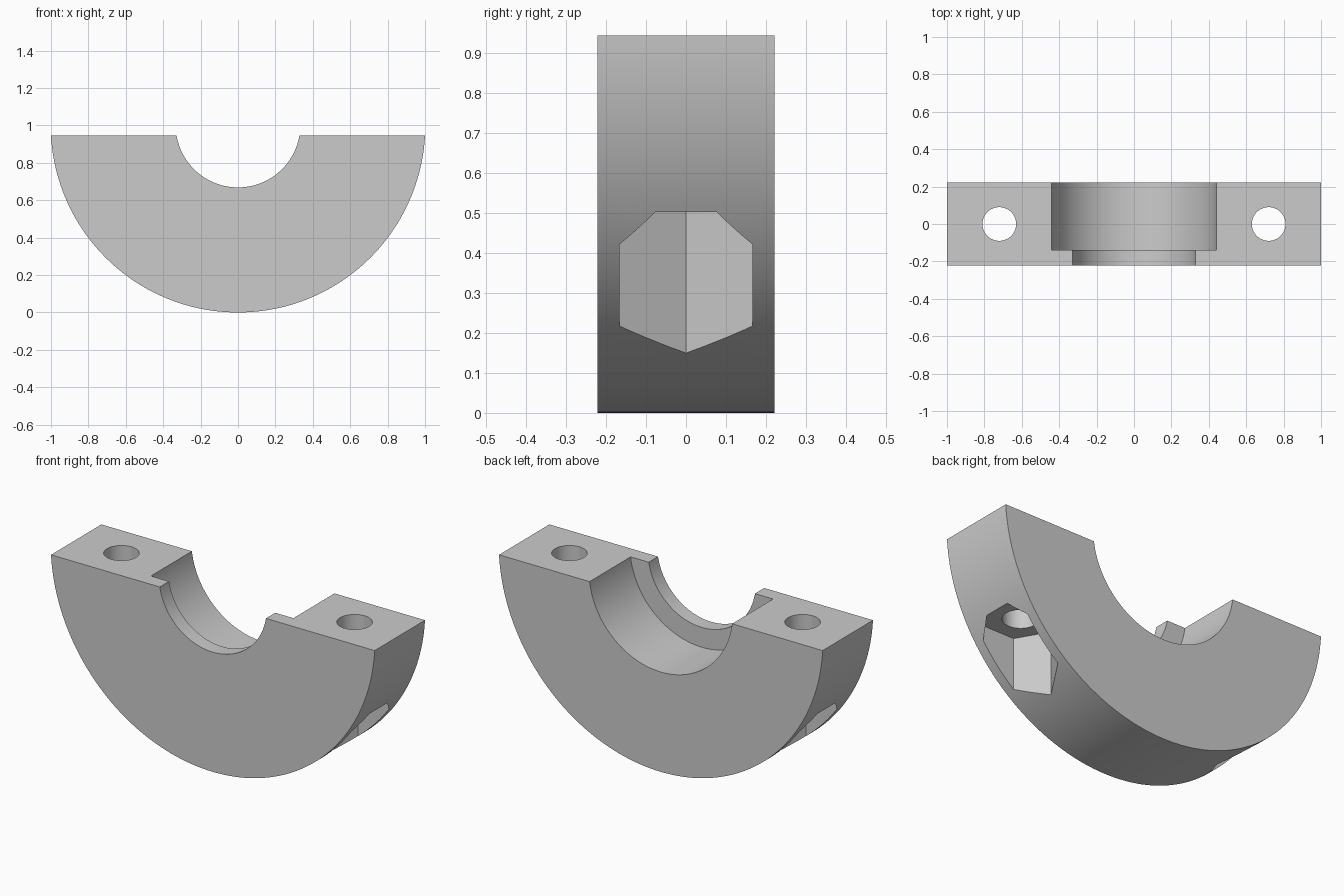
import bpy
from math import pi

cube = bpy.data.objects.get("Cube")
if cube:
    bpy.data.objects.remove(cube, do_unlink=True)

R = 1.0016            # outer radius, also the height of the bore axis
TOP = 0.945           # split face height
HALF = 0.222          # half thickness
BOLT_X = 0.72

grey = bpy.data.materials.new("plain grey")
grey.use_nodes = True
colour = (0.6, 0.6, 0.6, 1)
grey.diffuse_color = colour
grey.node_tree.nodes["Principled BSDF"].inputs["Base Color"].default_value = colour


def prism(name, radius, depth, location, rotation=(0, 0, 0), sides=192):
    bpy.ops.mesh.primitive_cylinder_add(vertices=sides, radius=radius, depth=depth,
                                        location=location, rotation=rotation)
    obj = bpy.context.object
    obj.name = name
    obj.data.materials.append(grey)
    return obj


def cut(body, cutter):
    cutter.hide_render = True
    mod = body.modifiers.new(cutter.name, "BOOLEAN")
    mod.operation = "DIFFERENCE"
    mod.solver = "EXACT"
    mod.object = cutter
    bpy.context.view_layer.objects.active = body
    bpy.ops.object.modifier_apply(modifier=mod.name)
    bpy.data.objects.remove(cutter, do_unlink=True)


# Round disc lying along y
along_y = (pi / 2, 0, 0)
body = prism("half_clamp_body", R, 2 * HALF, (0, 0, R), along_y)

# Remove the upper half to leave the flat split face
bpy.ops.mesh.primitive_cube_add(size=3, location=(0, 0, TOP + 1.5))
upper = bpy.context.object
upper.name = "upper_half_cutter"
upper.data.materials.append(grey)
cut(body, upper)

# Narrow front bore and wider bearing seat open at the back
cut(body, prism("front_bore_cutter", 0.333, 1, (0, 0, R), along_y))
cut(body, prism("bearing_seat_cutter", 0.444, 1, (0, 0.5 - 0.14, R), along_y))

# Bolt holes and hexagonal nut pockets on both sides
for side in (-1, 1):
    x = side * BOLT_X
    cut(body, prism("bolt_hole_cutter", 0.09, 2, (x, 0, 0.8), sides=64))
    cut(body, prism("nut_pocket_cutter", 0.193, 1, (x, 0, 0.503 - 0.5),
                    (0, 0, pi / 6 + pi / 3), sides=6))

# Smooth curved walls, crisp edges
bpy.ops.object.select_all(action="DESELECT")
body.select_set(True)
bpy.context.view_layer.objects.active = body
bpy.ops.object.transform_apply(location=True, rotation=True, scale=True)
bpy.ops.object.shade_smooth_by_angle(angle=pi / 6)
